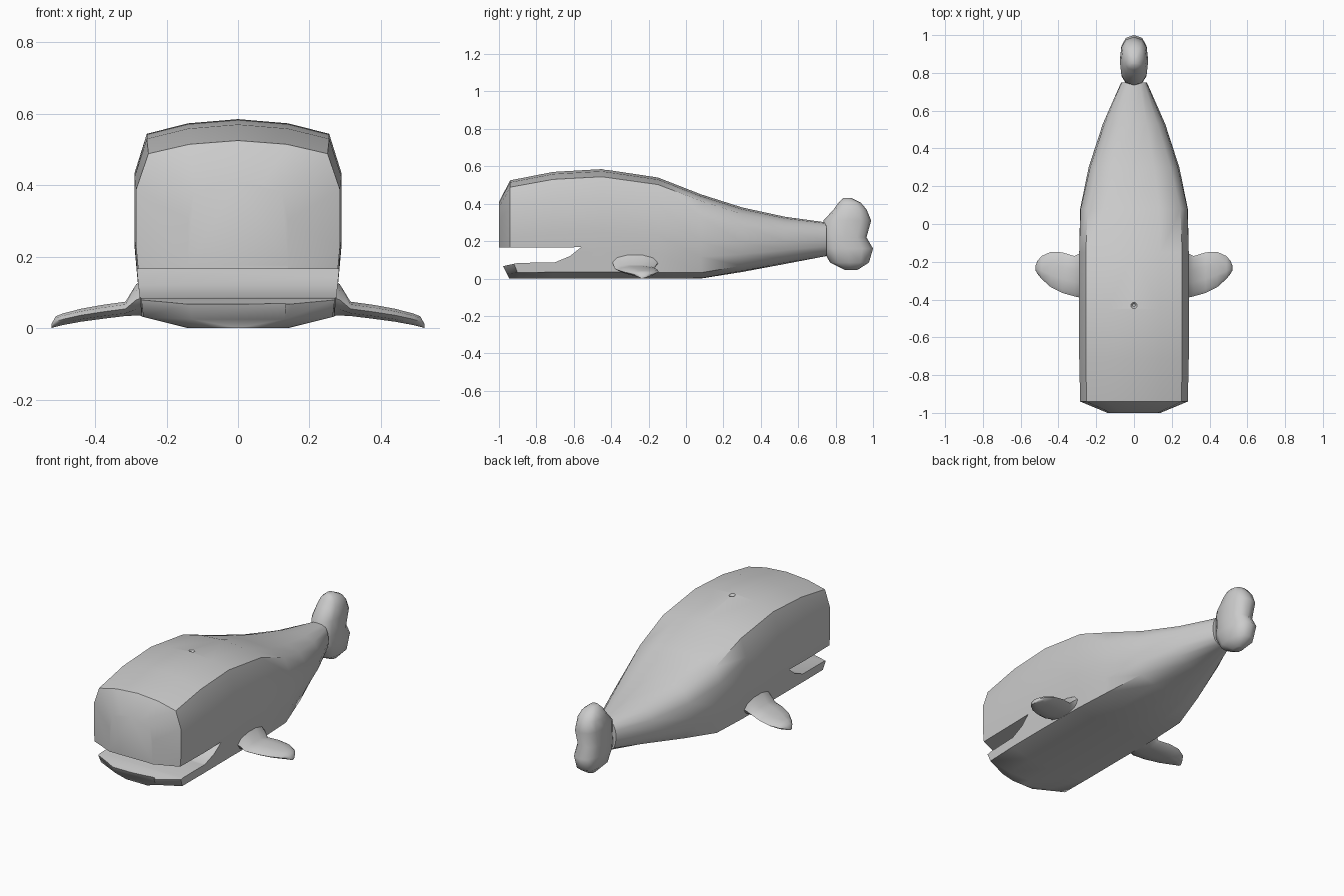
import bpy
import bmesh
from math import sin, cos, pi, radians

default = bpy.data.objects.get("Cube")
if default:
    bpy.data.objects.remove(default, do_unlink=True)

grey = bpy.data.materials.new("plain grey")
grey.use_nodes = True
colour = (0.6, 0.6, 0.6, 1)
grey.diffuse_color = colour
grey.node_tree.nodes["Principled BSDF"].inputs["Base Color"].default_value = colour


def loft(name, rings):
    """Skin a list of equal-sized point rings and cap both ends."""
    bm = bmesh.new()
    rows = [[bm.verts.new(p) for p in ring] for ring in rings]
    count = len(rows[0])
    for a, b in zip(rows, rows[1:]):
        for i in range(count):
            j = (i + 1) % count
            bm.faces.new((a[i], a[j], b[j], b[i]))
    bm.faces.new(rows[0])
    bm.faces.new(rows[-1])
    bmesh.ops.recalc_face_normals(bm, faces=bm.faces)
    mesh = bpy.data.meshes.new(name)
    bm.to_mesh(mesh)
    bm.free()
    obj = bpy.data.objects.new(name, mesh)
    bpy.context.collection.objects.link(obj)
    mesh.materials.append(grey)
    return obj


def activate(obj):
    bpy.ops.object.select_all(action='DESELECT')
    obj.select_set(True)
    bpy.context.view_layer.objects.active = obj


def smooth(obj, degrees=60):
    activate(obj)
    bpy.ops.object.shade_smooth_by_angle(angle=radians(degrees))


def cut(obj, cutter):
    """Subtract the cutter, then throw it away."""
    cutter.hide_render = True
    mod = obj.modifiers.new("cut", 'BOOLEAN')
    mod.operation = 'DIFFERENCE'
    mod.solver = 'EXACT'
    mod.object = cutter
    activate(obj)
    bpy.ops.object.modifier_apply(modifier=mod.name)
    bpy.data.objects.remove(cutter, do_unlink=True)


def oval(count, power):
    """Unit rounded outline; a lower power gives a squarer shape."""
    def bulge(v):
        return abs(v) ** power * (1 if v > 0 else -1)
    angles = [2 * pi * i / count for i in range(count)]
    return [(bulge(cos(a)), bulge(sin(a))) for a in angles]


# Body: half section from crown to belly, as fractions of width and height
section = [(0, 1), (.48, .98), (.88, .93), (1, .74), (1, .43),
           (.97, .25), (.93, .06), (.48, 0), (0, 0)]
# y, half width, belly height, back height
stations = [(-1, .14, 0, .41), (-.94, .285, 0, .525), (-.71, .29, 0, .57),
            (-.45, .29, 0, .585), (-.15, .29, 0, .54), (.08, .285, 0, .45),
            (.3, .24, .035, .38), (.53, .165, .078, .33), (.75, .068, .12, .3)]


def body_ring(y, width, low, high):
    blend = 0.7 * min(1, max(0, y) * 2)     # rounder towards the tail
    half = []
    for i, (fx, fz) in enumerate(section):
        a = pi / 2 - pi * i / 8
        fx += (cos(a) - fx) * blend
        fz += ((sin(a) + 1) / 2 - fz) * blend
        z = low + (high - low) * fz
        setback = max(0, 0.055 - z / 2) if y < -.9 else 0   # receding chin
        half.append((fx * width, y + setback, z))
    return half + [(-x, b, z) for x, b, z in half[-2:0:-1]]


body = loft("body", [body_ring(*s) for s in stations])

# Open mouth between head and lower jaw
mouth = [(-1.1, .165), (-.7, .165), (-.56, .168), (-.62, .12),
         (-.7, .087), (-.9, .083), (-.97, .068), (-1.1, .06)]
cut(body, loft("mouth_cutter", [[(x, y, z) for y, z in mouth] for x in (-.5, .5)]))

# Blowhole dimple
hole = [(.57, .008), (.582, .018), (.61, .026)]
cut(body, loft("blowhole_cutter",
               [[(r * u, r * v - .43, z) for u, v in oval(10, 1)] for z, r in hole]))
smooth(body, 50)

# Tail fluke: upright, two lobes; z, front y, rear y, half thickness
fluke = [(.43, .84, .885, .02), (.405, .815, .935, .05), (.37, .79, .965, .066),
         (.31, .735, .99, .075), (.22, .73, .965, .072), (.16, .73, 1, .075),
         (.085, .77, .978, .064), (.045, .85, .915, .025)]
smooth(loft("tail_fluke",
            [[(w * u, (a + b) / 2 + (b - a) / 2 * v, z) for u, v in oval(12, .8)]
             for z, a, b, w in fluke]))

# Side fins: x, front y, rear y, underside, upper side
fin = [(.24, -.41, -.13, .03, .16), (.285, -.39, -.155, .033, .125),
       (.315, -.383, -.17, .033, .075), (.38, -.365, -.15, .025, .066),
       (.44, -.335, -.147, .017, .055), (.49, -.29, -.17, .008, .042),
       (.51, -.265, -.195, .003, .034), (.522, -.245, -.22, 0, .012)]
for side, sign in (("left", 1), ("right", -1)):
    smooth(loft(side + "_fin",
                [[(sign * x, (a + b) / 2 + (b - a) / 2 * u, (c + d) / 2 + (d - c) / 2 * v)
                  for u, v in oval(10, 1)] for x, a, b, c, d in fin]))
